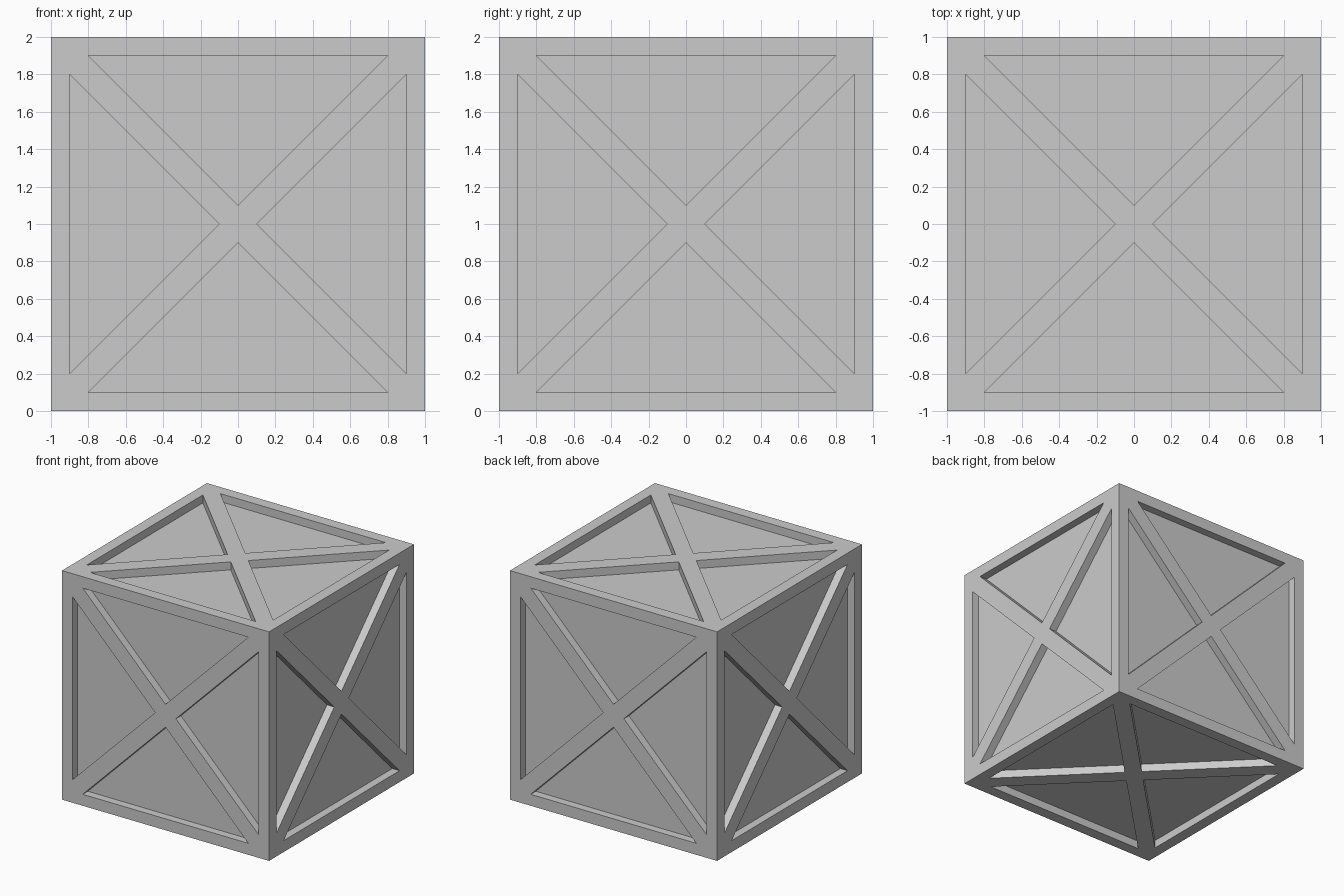
import bpy, bmesh
from math import radians
from mathutils import Matrix, Vector

if "Cube" in bpy.data.objects:
    bpy.data.objects.remove(bpy.data.objects["Cube"])

HALF = 1.0      # half the crate side
RIM = 0.1       # width of the border frame
STRUT = 0.1     # distance from face centre to each triangle tip
DEPTH = 0.07    # recess depth


def add_side(bm, rot):
    """One crate side: border, crossed struts and four recessed triangles."""
    def vert(x, y, z):
        return bm.verts.new(rot @ Vector((x, y, z)))

    centre = vert(0, 0, HALF)
    corners, rims, floors = [], [], []
    edge = HALF - RIM
    triangle = [(edge - STRUT, edge), (-(edge - STRUT), edge), (0, STRUT)]
    for i in range(4):
        turn = Matrix.Rotation(radians(90 * i), 3, 'Z')
        corners.append(vert(*(turn @ Vector((HALF, HALF, HALF)))))
        rims.append([vert(*(turn @ Vector((x, y, HALF)))) for x, y in triangle])
        floors.append([vert(*(turn @ Vector((x, y, HALF - DEPTH)))) for x, y in triangle])

    for i in range(4):
        start, end, tip = rims[i]
        prev = rims[i - 1]
        # border strip
        bm.faces.new((corners[i], corners[(i + 1) % 4], end, start))
        # diagonal strut arm
        bm.faces.new((corners[i], start, tip, centre, prev[2], prev[1]))
        # recess walls and floor
        for k in range(3):
            n = (k + 1) % 3
            bm.faces.new((rims[i][k], rims[i][n], floors[i][n], floors[i][k]))
        bm.faces.new(floors[i])


# Crate: the same side turned onto all six directions
bm = bmesh.new()
for axis, angle in (('X', 0), ('X', 90), ('X', 180), ('X', 270), ('Y', 90), ('Y', 270)):
    add_side(bm, Matrix.Rotation(radians(angle), 3, axis))
bmesh.ops.remove_doubles(bm, verts=bm.verts, dist=1e-4)
bmesh.ops.recalc_face_normals(bm, faces=bm.faces)
bmesh.ops.translate(bm, verts=bm.verts, vec=(0, 0, HALF))

mesh = bpy.data.meshes.new("crate")
bm.to_mesh(mesh)
bm.free()
crate = bpy.data.objects.new("crate", mesh)
bpy.context.collection.objects.link(crate)
